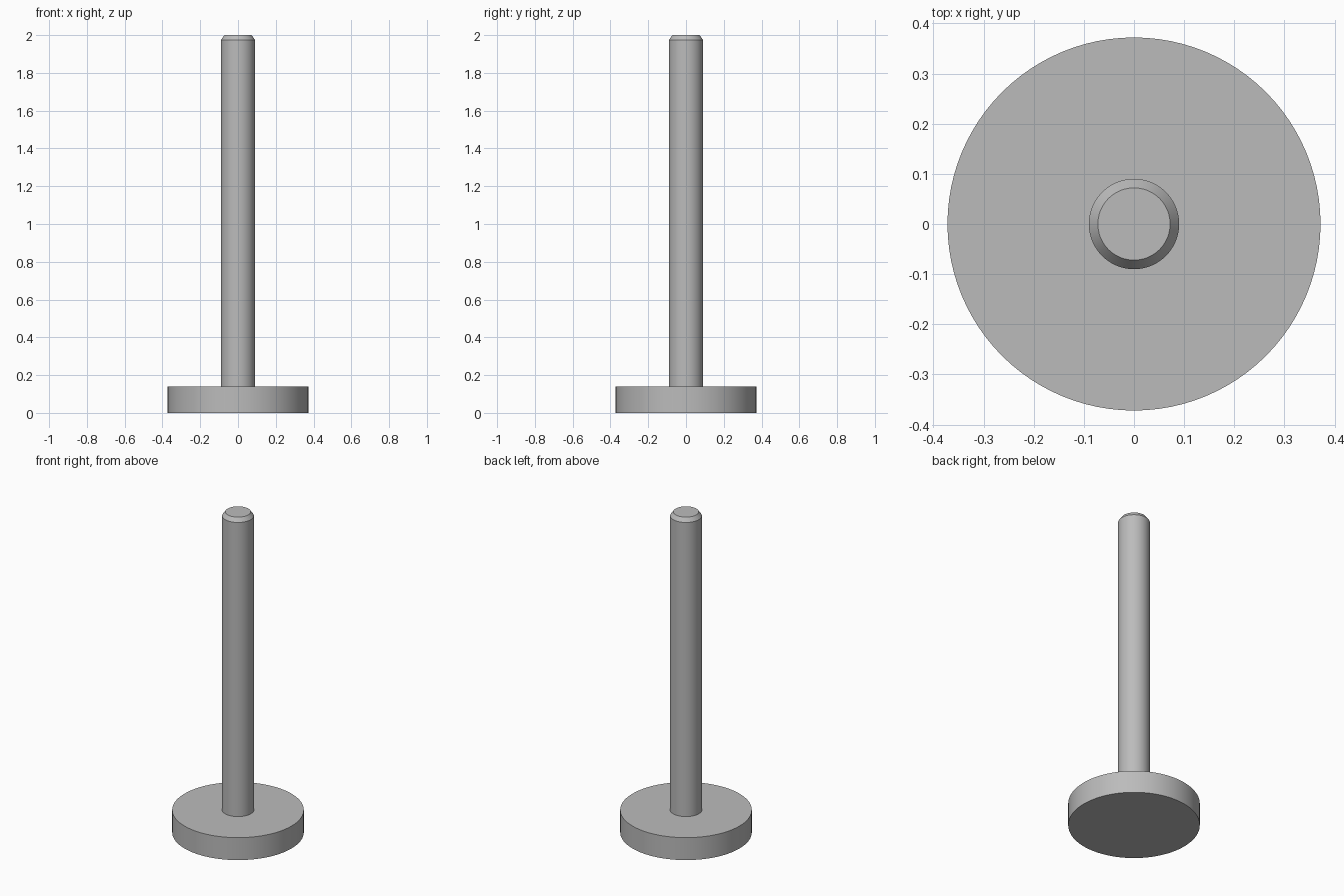
import bpy
import bmesh
import math

SIDES = 96

cube = bpy.data.objects.get("Cube")
if cube:
    bpy.data.objects.remove(cube, do_unlink=True)

grey = bpy.data.materials.new("plain_grey")
grey.use_nodes = True
colour = (0.5, 0.5, 0.5, 1)
grey.diffuse_color = colour
grey.node_tree.nodes["Principled BSDF"].inputs["Base Color"].default_value = colour


def lathe(name, profile):
    """Spin a (radius, height) profile around z and cap both ends."""
    bm = bmesh.new()
    rings = []
    for r, z in profile:
        ring = [bm.verts.new((r * math.cos(a), r * math.sin(a), z))
                for a in (math.tau * i / SIDES for i in range(SIDES))]
        rings.append(ring)
    for low, high in zip(rings, rings[1:]):
        for i in range(SIDES):
            j = (i + 1) % SIDES
            bm.faces.new((low[i], low[j], high[j], high[i]))
    bm.faces.new(rings[0][::-1])
    bm.faces.new(rings[-1])
    mesh = bpy.data.meshes.new(name)
    bm.to_mesh(mesh)
    bm.free()
    mesh.materials.append(grey)
    obj = bpy.data.objects.new(name, mesh)
    bpy.context.collection.objects.link(obj)
    bpy.ops.object.select_all(action="DESELECT")
    obj.select_set(True)
    bpy.context.view_layer.objects.active = obj
    bpy.ops.object.shade_smooth_by_angle(angle=math.radians(25))
    return obj


# Flat round foot
lathe("base_disc", [(0.372, 0), (0.372, 0.14)])

# Upright rod with a chamfered tip
lathe("rod", [(0.09, 0.14), (0.09, 1.975), (0.072, 2)])
